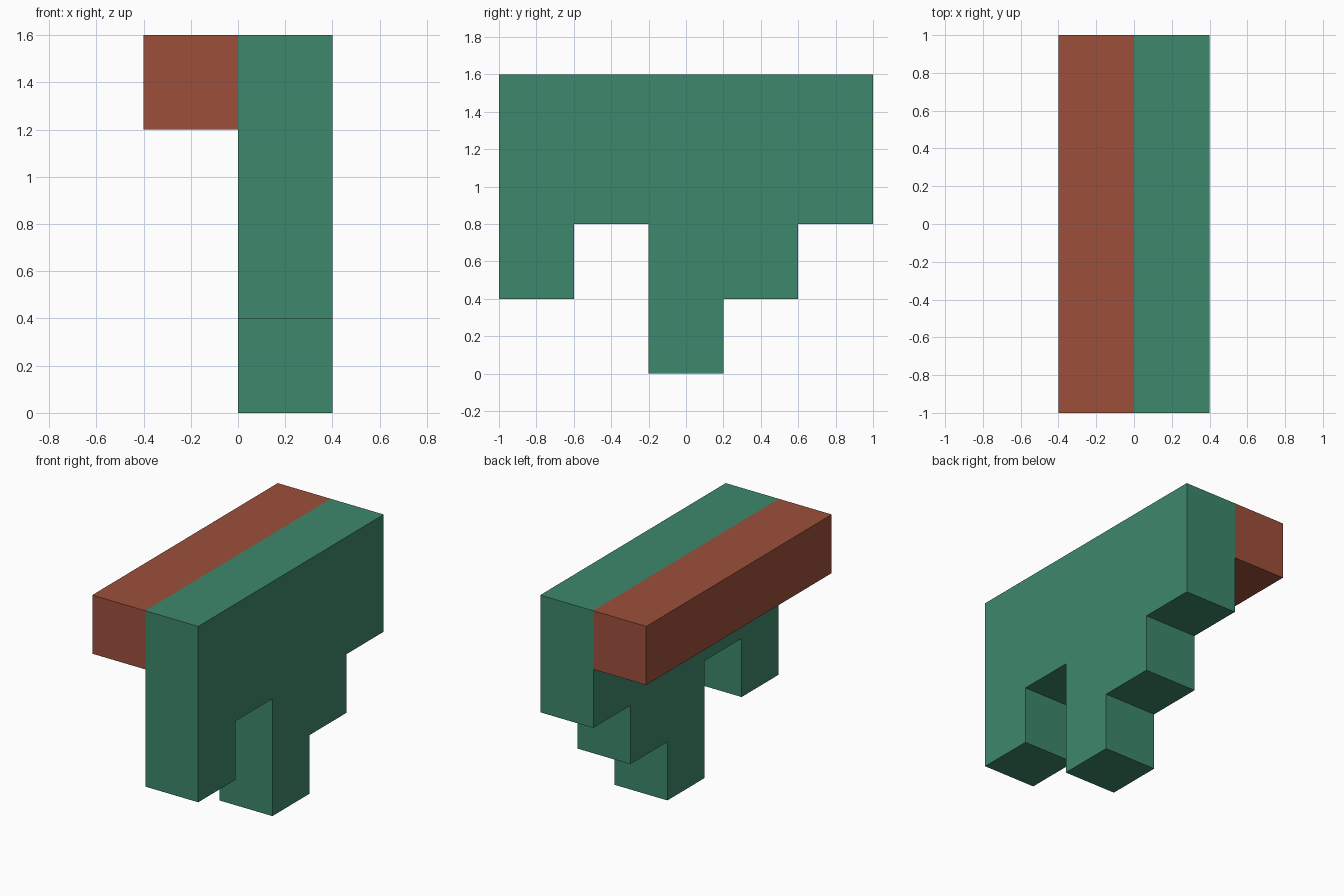
import bpy
import bmesh
from mathutils import Vector

cube = bpy.data.objects.get("Cube")
if cube:
    bpy.data.objects.remove(cube, do_unlink=True)


def make_material(name, rgb):
    mat = bpy.data.materials.new(name)
    mat.use_nodes = True
    color = (*rgb, 1.0)
    mat.diffuse_color = color
    mat.node_tree.nodes["Principled BSDF"].inputs["Base Color"].default_value = color
    return mat


def extrude_profile(name, profile, x0, x1, mat):
    """Extrude a closed (y, z) outline from x0 to x1."""
    bm = bmesh.new()
    face = bm.faces.new([bm.verts.new((x0, y, z)) for y, z in profile])
    result = bmesh.ops.extrude_face_region(bm, geom=[face], use_keep_orig=True)
    moved = [v for v in result["geom"] if isinstance(v, bmesh.types.BMVert)]
    bmesh.ops.translate(bm, verts=moved, vec=Vector((x1 - x0, 0, 0)))
    bmesh.ops.recalc_face_normals(bm, faces=bm.faces)
    mesh = bpy.data.meshes.new(name)
    bm.to_mesh(mesh)
    bm.free()
    mesh.materials.append(mat)
    obj = bpy.data.objects.new(name, mesh)
    bpy.context.collection.objects.link(obj)
    return obj


green = make_material("green", (0.048, 0.250, 0.149))
red_brown = make_material("red brown", (0.337, 0.078, 0.044))

# Upright slab with a front leg, a longer middle leg and a stepped rear edge
slab_outline = [
    (-1.0, 1.6), (-1.0, 0.4), (-0.6, 0.4), (-0.6, 0.8),
    (-0.2, 0.8), (-0.2, 0.0), (0.2, 0.0), (0.2, 0.4),
    (0.6, 0.4), (0.6, 0.8), (1.0, 0.8), (1.0, 1.6),
]
extrude_profile("stepped_slab", slab_outline, 0.0, 0.4, green)

# Square bar along the top of the slab's right side
bar_outline = [(-1.0, 1.2), (1.0, 1.2), (1.0, 1.6), (-1.0, 1.6)]
extrude_profile("top_side_bar", bar_outline, -0.4, 0.0, red_brown)
